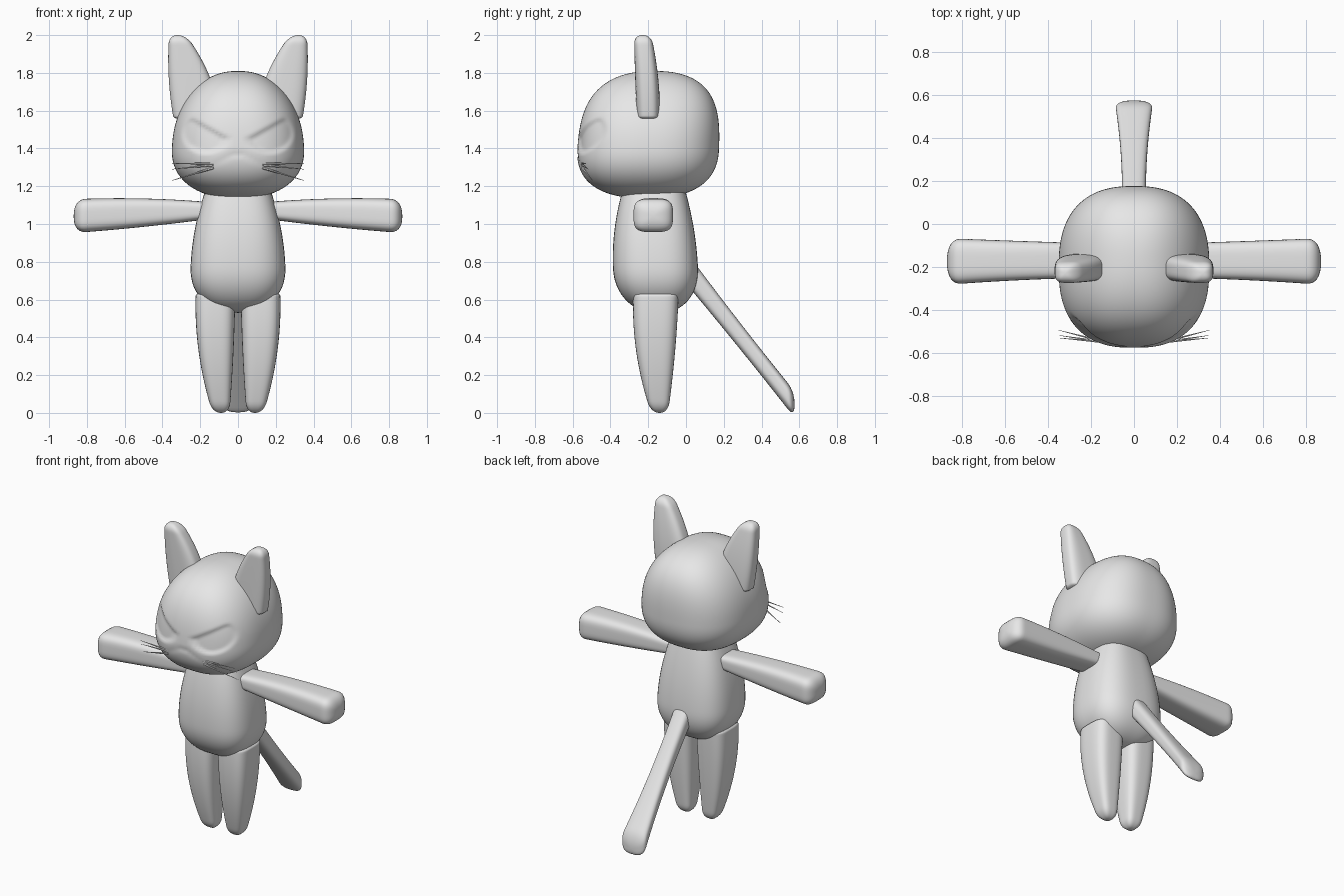
import bpy, bmesh, math
from mathutils import Vector

cube = bpy.data.objects.get("Cube")
if cube:
    bpy.data.objects.remove(cube, do_unlink=True)

COLOR = (0.8, 0.8, 0.8, 1)
grey = bpy.data.materials.new("light_grey")
grey.use_nodes = True
grey.diffuse_color = COLOR
grey.node_tree.nodes["Principled BSDF"].inputs["Base Color"].default_value = COLOR


def section_at(keys, t):
    """Smooth curve through the key sections, evaluated at position t."""
    total = Vector((0, 0, 0, 0))
    for key in keys:
        weight = 1
        for other in keys:
            if other is not key:
                weight *= (t - other[0]) / (key[0] - other[0])
        total += weight * Vector(key[1:])
    return total


def dome(distance, length, power):
    """Rounded end: grows from zero at the tip to one past the cap length."""
    rest = max(0, 1 - distance / length)
    return max(0, 1 - rest ** power) ** (1 / power)


def superellipse(angle, power):
    c, s = math.cos(angle), math.sin(angle)
    return (math.copysign(abs(c) ** (2 / power), c),
            math.copysign(abs(s) ** (2 / power), s))


def loft(name, start, end, caps, keys, axis="z", power=3, roundness=2.4,
         side=1, sides=48, rings=40, relief=None):
    """Each key is: position on the axis, centre of the cross-section, its half sizes."""
    bm = bmesh.new()
    loops = []
    for k in range(rings + 1):
        # Rings gather toward both ends so the caps stay smooth
        t = start + (end - start) * (1 - math.cos(math.pi * k / rings)) / 2
        centre_a, centre_b, half_a, half_b = section_at(keys, t)
        scale = dome(t - start, caps[0], roundness) * dome(end - t, caps[1], roundness)
        loop = []
        for i in range(sides):
            u, v = superellipse(math.tau * (i + 0.5) / sides, power)
            a = centre_a + u * half_a * scale
            b = centre_b + v * half_b * scale
            x, y, z = {"x": (t, a, b), "y": (a, t, b), "z": (a, b, t)}[axis]
            point = Vector((x * side, y, z))
            if relief:
                relief(point)
            loop.append(bm.verts.new(point))
        loops.append(loop)
    for low, high in zip(loops, loops[1:]):
        for i in range(sides):
            bm.faces.new((low[i - 1], low[i], high[i], high[i - 1]))
    # Close the tips, where each end ring shrinks to a point
    bmesh.ops.remove_doubles(bm, verts=bm.verts, dist=0.0001)
    bmesh.ops.recalc_face_normals(bm, faces=bm.faces)
    for face in bm.faces:
        face.smooth = True
    mesh = bpy.data.meshes.new(name)
    bm.to_mesh(mesh)
    bm.free()
    mesh.materials.append(grey)
    bpy.context.collection.objects.link(bpy.data.objects.new(name, mesh))


def face_relief(point):
    """Press slanted eye sockets and a shallow muzzle crease into the face."""
    if point.y > -0.35:
        return
    x = abs(point.x)
    # Eye: an oval cut off by a slanted brow line
    oval = 1 - ((x - 0.17) / 0.13) ** 2 - ((point.z - 1.48) / 0.11) ** 2
    below_brow = 1.43 + 0.56 * x - point.z
    if oval > 0 and below_brow > 0:
        point.y += 0.014 * min(1, oval * 3) * min(1, below_brow * 50)
    # Muzzle: a groove running down and out from the nose
    groove = 1 - abs(point.z - 1.38 + x / 2) * 40
    if groove > 0 and x < 0.16:
        point.y += 0.006 * groove * (1 - x / 0.16)


def whisker(name, root, tip):
    """A thin tapered spike."""
    span = tip - root
    bpy.ops.mesh.primitive_cone_add(
        vertices=6, radius1=0.007, radius2=0.001, depth=span.length,
        location=(root + tip) / 2, rotation=span.to_track_quat("Z", "Y").to_euler())
    spike = bpy.context.object
    spike.name = name
    spike.data.materials.append(grey)


# Head: wide rounded block, fullest low down
loft("head", 1.135, 1.81, (0.27, 0.41),
     [(1.1, 0, -0.21, 0.35, 0.41),
      (1.4, 0, -0.2, 0.35, 0.375),
      (1.8, 0, -0.17, 0.31, 0.42)],
     power=2.5, roundness=2.3, sides=112, rings=90, relief=face_relief)

# Body: rounded at the hips, narrowing to the neck
loft("body", 0.53, 1.2, (0.25, 0.02),
     [(0.55, 0, -0.15, 0.24, 0.21),
      (0.8, 0, -0.163, 0.25, 0.225),
      (1.2, 0, -0.17, 0.165, 0.16)], power=2.8)

# Tail: widening toward its tip
loft("tail", 0, 0.575, (0.01, 0.04),
     [(0, 0, 0.77, 0.06, 0.085),
      (0.3, 0, 0.39, 0.06, 0.07),
      (0.57, 0, 0.05, 0.09, 0.07)], axis="y")

for side, label in ((1, "left"), (-1, "right")):
    # Arm: square section, thicker at the hand
    loft(label + "_arm", 0.12, 0.87, (0.02, 0.07),
         [(0.2, -0.17, 1.07, 0.08, 0.05),
          (0.5, -0.17, 1.06, 0.09, 0.075),
          (0.9, -0.175, 1.04, 0.11, 0.09)],
         axis="x", power=3.6, side=side)

    # Leg: tapering to a small rounded foot
    loft(label + "_leg", 0, 0.64, (0.06, 0.02),
         [(0, 0.09, -0.14, 0.045, 0.045),
          (0.3, 0.115, -0.16, 0.09, 0.1),
          (0.6, 0.12, -0.16, 0.105, 0.12)],
         power=3.4, side=side)

    # Ear: flat blade leaning outward
    loft(label + "_ear", 1.55, 2, (0.02, 0.05),
         [(1.55, 0.22, -0.2, 0.12, 0.06),
          (1.8, 0.263, -0.21, 0.105, 0.06),
          (2, 0.32, -0.23, 0.045, 0.045)],
         power=3.2, side=side)

    # Whiskers: three fanning out from the muzzle
    for drop, place in ((0, "upper"), (0.03, "middle"), (0.09, "lower")):
        whisker(f"{label}_{place}_whisker",
                Vector((0.13 * side, -0.55, 1.32 - drop / 4)),
                Vector((0.35 * side, -0.53 + drop * 0.4, 1.32 - drop)))
